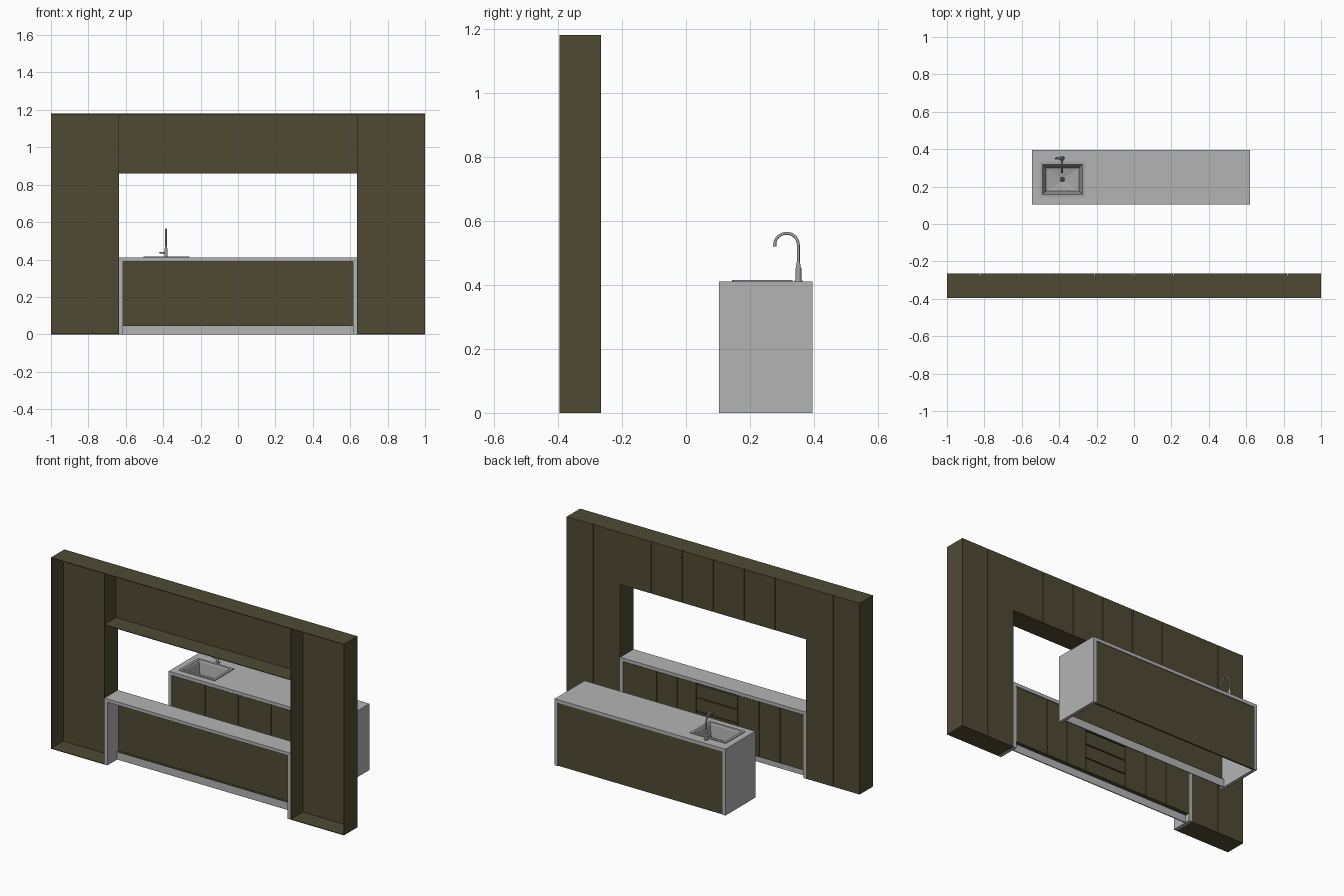
import bpy, bmesh, math
from mathutils import Matrix, Vector

cube = bpy.data.objects.get("Cube")
if cube:
    bpy.data.objects.remove(cube, do_unlink=True)


def material(name, rgb):
    m = bpy.data.materials.new(name)
    m.use_nodes = True
    m.diffuse_color = (*rgb, 1)
    m.node_tree.nodes["Principled BSDF"].inputs["Base Color"].default_value = (*rgb, 1)
    return m


OLIVE = material("olive_cabinet", (0.08, 0.068, 0.034))
STONE = material("grey_stone", (0.456, 0.456, 0.456))
STEEL = material("brushed_steel", (0.38, 0.38, 0.38))
DARK = material("dark_drain", (0.05, 0.05, 0.05))


def finish(bm, name, mat, smooth=False):
    me = bpy.data.meshes.new(name)
    bm.to_mesh(me)
    bm.free()
    ob = bpy.data.objects.new(name, me)
    bpy.context.collection.objects.link(ob)
    me.materials.append(mat)
    if smooth:
        bpy.ops.object.select_all(action='DESELECT')
        ob.select_set(True)
        bpy.context.view_layer.objects.active = ob
        bpy.ops.object.shade_smooth_by_angle(angle=math.radians(40))
    return ob


def boxes(name, mat, items):
    """One object from boxes given as ((x0, x1), (y0, y1), (z0, z1))."""
    bm = bmesh.new()
    for spans in items:
        size = [b - a for a, b in spans]
        mid = [(a + b) / 2 for a, b in spans]
        bmesh.ops.create_cube(bm, size=1, matrix=Matrix.Translation(mid) @ Matrix.Diagonal((*size, 1)))
    return finish(bm, name, mat)


def cylinder(name, mat, start, end, r0, r1):
    a, b = Vector(start), Vector(end)
    bm = bmesh.new()
    turn = (b - a).to_track_quat('Z', 'Y').to_matrix().to_4x4()
    bmesh.ops.create_cone(bm, cap_ends=True, segments=24, radius1=r0, radius2=r1,
                          depth=(b - a).length, matrix=Matrix.Translation((a + b) / 2) @ turn)
    return finish(bm, name, mat, True)


def door_row(edges, y, z, gap=0.004):
    """Door boxes between neighbouring seam positions."""
    last = len(edges) - 2
    return [((a + (gap / 2 if i else 0), b - (gap / 2 if i < last else 0)), y, z)
            for i, (a, b) in enumerate(zip(edges, edges[1:]))]


# Main levels
T = 0.004                      # board thickness
FRONT, BACK = -0.395, -0.265   # tall wall depth
TOP, LINTEL = 1.18, 0.86
OPEN = 0.635
COUNTER, SLAB, KICK = 0.41, 0.02, 0.045
UNDER = COUNTER - SLAB

# Tall wall carcass, open on its front side
inner = BACK - 0.012
depth = (FRONT, inner)
carcass = [((-1, 1), depth, (TOP - T, TOP)),
           ((-OPEN, OPEN), depth, (LINTEL, LINTEL + T)),
           ((-OPEN, OPEN), (inner - T, inner), (LINTEL, TOP))]
for s in (-1, 1):
    span = lambda a, b: tuple(sorted((s * a, s * b)))
    carcass += [(span(1 - T, 1), depth, (0, TOP)),
                (span(OPEN, OPEN + T), depth, (0, TOP)),
                (span(OPEN, 1), depth, (0, T)),
                (span(OPEN, 1), (inner - T, inner), (0, TOP))]
boxes("wall_carcass", OLIVE, carcass)

# Tall and overhead doors
face = (inner, BACK)
tall = []
for s in (-1, 1):
    for a, b in ((OPEN, 0.818), (0.822, 1)):
        tall.append((tuple(sorted((s * a, s * b))), face, (0, TOP)))
boxes("tall_doors", OLIVE, tall)
step = OPEN / 3
boxes("overhead_doors", OLIVE, door_row([step * i for i in range(-3, 4)], face, (LINTEL, TOP)))

# Base unit in the opening: stone frame, plinth, doors and drawers
side = OPEN - SLAB
boxes("base_counter", STONE, [((-OPEN, OPEN), (FRONT, BACK), (UNDER, COUNTER))])
boxes("base_end_panels", STONE, [((-OPEN, -side), (FRONT, BACK), (0, UNDER)),
                                 ((side, OPEN), (FRONT, BACK), (0, UNDER))])
boxes("base_plinth", STONE, [((-side, side), (-0.3, -0.294), (0, KICK))])
base_face, back_y = (-0.282, -0.27), (-0.286, -0.282)
boxes("base_back_board", OLIVE, [((-side, side), back_y, (KICK, UNDER)),
                                 ((-side, side), (-0.3, -0.282), (KICK, KICK + T))])
door_z = (KICK, UNDER - 0.004)
boxes("base_doors", OLIVE, door_row([-side, -0.455, -0.31, -0.165], base_face, door_z)
      + door_row([0.12, 0.25, 0.39, side], base_face, door_z))
rise = (door_z[1] - KICK) / 4
boxes("base_drawers", OLIVE, [((-0.161, 0.116), base_face,
                               (KICK + rise * i, KICK + rise * (i + 1) - 0.006)) for i in range(4)])

# Island: counter with sink cut-out, end panels, back panel, plinth, doors
X0, X1, Y0, Y1 = -0.545, 0.62, 0.103, 0.395
SX, SY = (-0.49, -0.275), (0.158, 0.318)
slab_z = (UNDER, COUNTER)
boxes("island_counter", STONE, [((X0, SX[0]), (Y0, Y1), slab_z), ((SX[1], X1), (Y0, Y1), slab_z),
                                (SX, (Y0, SY[0]), slab_z), (SX, (SY[1], Y1), slab_z)])
boxes("island_end_panels", STONE, [((X0, X0 + SLAB), (Y0, Y1), (0, UNDER)),
                                   ((X1 - SLAB, X1), (Y0, Y1), (0, UNDER))])
in_x = (X0 + SLAB, X1 - SLAB)
boxes("island_back_panel", OLIVE, [(in_x, (Y1 - 0.015, Y1 - 0.005), (0, UNDER))])
boxes("island_plinth", STONE, [(in_x, (Y0 + 0.028, Y0 + 0.034), (0, KICK))])
boxes("island_front_board", OLIVE, [(in_x, (Y0 + 0.016, Y0 + 0.02), (KICK, UNDER)),
                                    (in_x, (Y0 + 0.016, Y0 + 0.034), (KICK, KICK + T))])
width = (in_x[1] - in_x[0]) / 5
boxes("island_doors", OLIVE, door_row([in_x[0] + width * i for i in range(6)],
                                      (Y0 + 0.005, Y0 + 0.016), door_z))

# Sink: rectangular rings lofted from the flange down to the drain
cx, cy = -0.3825, 0.238
bm = bmesh.new()
rings = []
for hx, hy, z in ((0.122, 0.095, 0.41), (0.122, 0.095, 0.415), (0.107, 0.08, 0.415),
                  (0.102, 0.075, 0.405), (0.088, 0.062, 0.335), (0.012, 0.012, 0.325)):
    rings.append([bm.verts.new((cx + sx * hx, cy + sy * hy, z))
                  for sx, sy in ((-1, -1), (1, -1), (1, 1), (-1, 1))])
for lo, hi in zip(rings, rings[1:]):
    for i in range(4):
        j = (i + 1) % 4
        bm.faces.new((lo[i], lo[j], hi[j], hi[i]))
bm.faces.new(rings[-1])
finish(bm, "sink_bowl", STEEL)
cylinder("sink_drain", DARK, (cx, cy, 0.322), (cx, cy, 0.33), 0.014, 0.014)

# Tap: body, lever and swept spout
tx, ty = -0.385, 0.351
cylinder("tap_foot", STEEL, (tx, ty, COUNTER), (tx, ty, 0.414), 0.013, 0.012)
cylinder("tap_body", STEEL, (tx, ty, 0.412), (tx, ty, 0.453), 0.009, 0.009)
cylinder("tap_collar", STEEL, (tx, ty, 0.453), (tx, ty, 0.472), 0.0075, 0.005)
cylinder("tap_lever_hub", STEEL, (tx, ty, 0.435), (tx - 0.02, ty, 0.435), 0.006, 0.006)
cylinder("tap_lever", STEEL, (tx - 0.016, ty, 0.435), (tx - 0.036, ty, 0.437), 0.004, 0.003)
radius, arc_z = 0.037, 0.524
path = [(tx, ty, 0.46)]
for i in range(17):
    a = math.pi * i / 16
    path.append((tx, ty - radius + radius * math.cos(a), arc_z + radius * math.sin(a)))
bm = bmesh.new()
loops = []
for i, p in enumerate(path):
    ahead, behind = path[min(i + 1, len(path) - 1)], path[max(i - 1, 0)]
    along = (Vector(ahead) - Vector(behind)).normalized()
    out = along.cross(Vector((1, 0, 0)))
    loops.append([bm.verts.new(Vector(p) + 0.0045 * (math.cos(t) * Vector((1, 0, 0)) + math.sin(t) * out))
                  for t in (math.tau * k / 16 for k in range(16))])
for lo, hi in zip(loops, loops[1:]):
    for k in range(16):
        n = (k + 1) % 16
        bm.faces.new((lo[k], lo[n], hi[n], hi[k]))
bm.faces.new(loops[0])
bm.faces.new(loops[-1])
bmesh.ops.recalc_face_normals(bm, faces=bm.faces)
finish(bm, "tap_spout", STEEL, True)
cylinder("tap_nozzle", STEEL, (tx, ty - 2 * radius, arc_z + 0.004), (tx, ty - 2 * radius, arc_z - 0.004), 0.0055, 0.0055)
